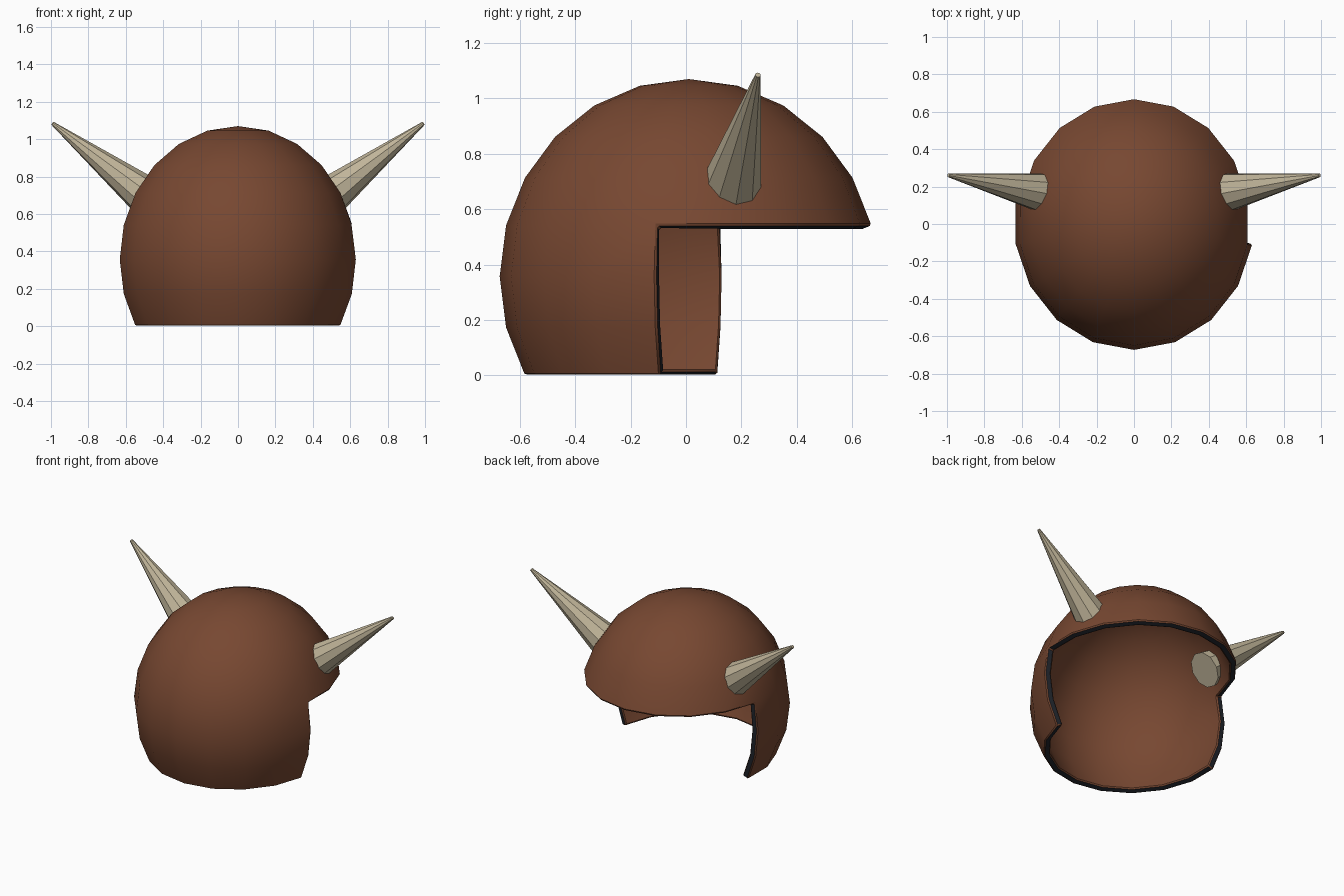
import bpy, bmesh, math
from mathutils import Vector

if "Cube" in bpy.data.objects:
    bpy.data.objects.remove(bpy.data.objects["Cube"])


def material(name, rgb):
    m = bpy.data.materials.new(name)
    m.diffuse_color = (*rgb, 1)
    m.use_nodes = True
    m.node_tree.nodes["Principled BSDF"].inputs["Base Color"].default_value = m.diffuse_color
    return m


brown = material("brown_shell", (0.185, 0.064, 0.031))
dark = material("dark_trim", (0.014, 0.017, 0.023))
bone = material("bone_horn", (0.53, 0.46, 0.32))

# Helmet shell: ellipsoid grid with an open bottom and a cut-away face
SEGS, RX, RY, RZ = 18, 0.642, 0.683, 0.713
CY, CZ = 0.01, 0.357
LEVELS = [math.radians(a) for a in range(-30, 90, 15)]
BROW = 3                       # ring where the face opening ends

bm = bmesh.new()
rings = []
for e in LEVELS:
    ring = []
    for i in range(SEGS):
        a = math.radians(-10 + i * 20)
        ring.append(bm.verts.new((RX * math.cos(e) * math.cos(a),
                                  CY + RY * math.cos(e) * math.sin(a),
                                  CZ + RZ * math.sin(e))))
    rings.append(ring)
pole = bm.verts.new((0, CY, CZ + RZ))
for k in range(len(rings) - 1):
    for i in range(SEGS):
        if k < BROW and i < SEGS // 2:
            continue           # face opening
        j = (i + 1) % SEGS
        bm.faces.new((rings[k][i], rings[k][j], rings[k + 1][j], rings[k + 1][i]))
for i in range(SEGS):
    bm.faces.new((rings[-1][i], rings[-1][(i + 1) % SEGS], pole))
bmesh.ops.delete(bm, geom=[v for v in bm.verts if not v.link_faces], context='VERTS')
me = bpy.data.meshes.new("helmet_shell")
bm.to_mesh(me)
bm.free()
shell = bpy.data.objects.new("helmet_shell", me)
bpy.context.collection.objects.link(shell)
me.materials.append(brown)
me.materials.append(dark)

# Wall thickness with a dark rim and softened rim edges
wall = shell.modifiers.new("wall", 'SOLIDIFY')
wall.thickness = 0.042
wall.offset = -1
wall.material_offset_rim = 1
soft = shell.modifiers.new("soft_rim", 'BEVEL')
soft.width = 0.007
soft.segments = 1
soft.limit_method = 'ANGLE'
soft.angle_limit = math.radians(50)
soft.material = 0
bpy.context.view_layer.objects.active = shell
shell.select_set(True)
bpy.ops.object.convert(target='MESH')
bpy.ops.object.shade_smooth_by_angle(angle=math.radians(35))

# Horns: faceted cones whose bases poke through the shell
for side, name in ((1, "right_horn"), (-1, "left_horn")):
    tip = Vector((side * 0.992, 0.26, 1.085))
    base = Vector((side * 0.44, 0.158, 0.655))
    axis = tip - base
    bpy.ops.mesh.primitive_cone_add(vertices=10, radius1=0.117, radius2=0.01,
                                    depth=axis.length, location=(tip + base) / 2,
                                    rotation=axis.to_track_quat('Z', 'Y').to_euler())
    horn = bpy.context.object
    horn.name = name
    horn.data.materials.append(bone)
